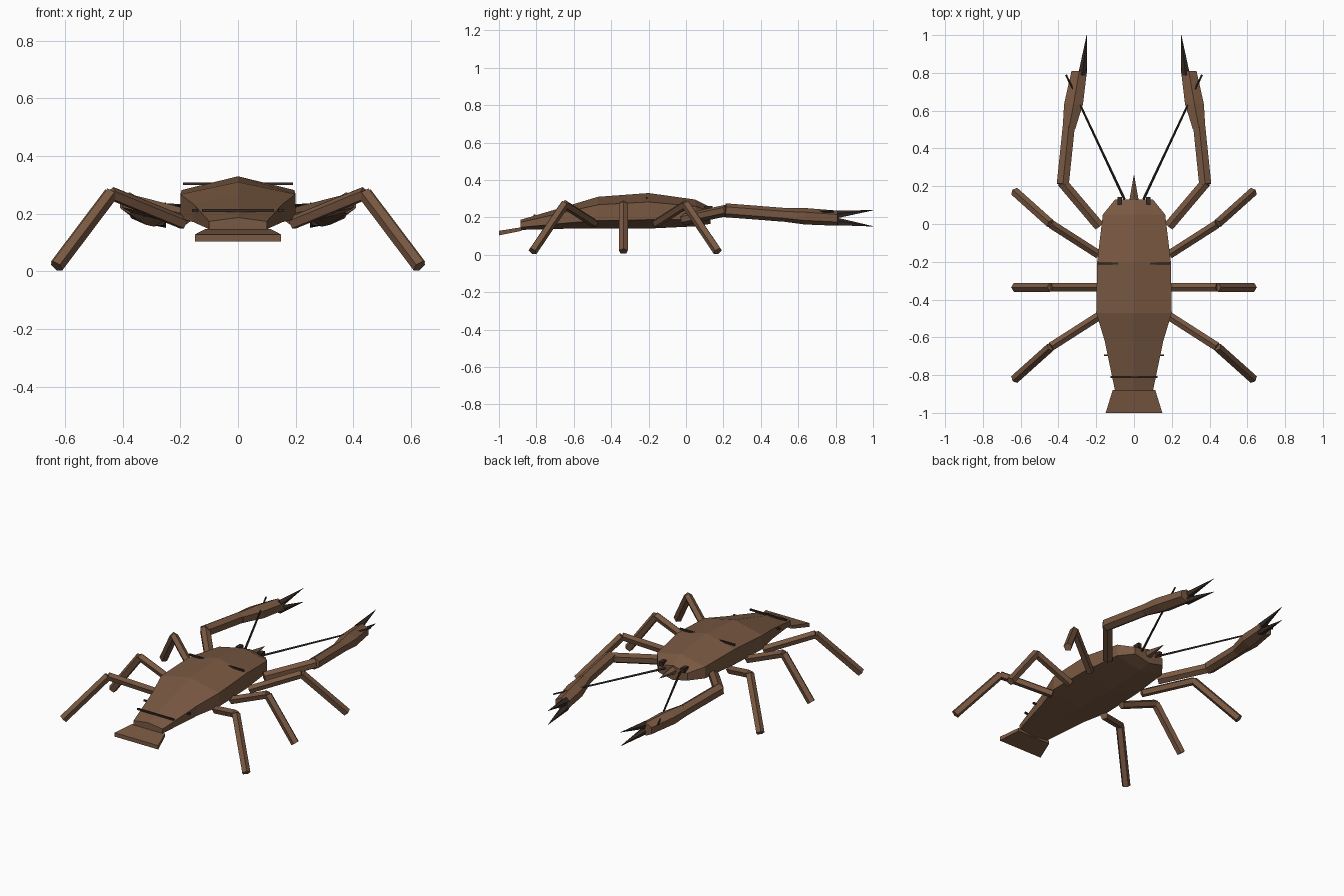
import bpy, bmesh, math
from mathutils import Vector

if "Cube" in bpy.data.objects:
    bpy.data.objects.remove(bpy.data.objects["Cube"])


def material(name, rgb):
    m = bpy.data.materials.new(name)
    m.diffuse_color = (*rgb, 1)
    m.use_nodes = True
    m.node_tree.nodes["Principled BSDF"].inputs["Base Color"].default_value = m.diffuse_color
    return m


BROWN = material("shell_brown", (0.19, 0.098, 0.054))
DARK = material("dark_brown", (0.037, 0.024, 0.018))


def skin(name, rings, mat):
    """Flat-faced solid through a list of equal-length point rings."""
    bm = bmesh.new()
    vs = [[bm.verts.new(p) for p in r] for r in rings]
    n = len(rings[0])
    for a, b in zip(vs, vs[1:]):
        for i in range(n):
            j = (i + 1) % n
            bm.faces.new((a[i], a[j], b[j], b[i]))
    bm.faces.new(vs[0])
    bm.faces.new(vs[-1])
    bmesh.ops.recalc_face_normals(bm, faces=bm.faces)
    me = bpy.data.meshes.new(name)
    bm.to_mesh(me)
    bm.free()
    me.materials.append(mat)
    ob = bpy.data.objects.new(name, me)
    bpy.context.collection.objects.link(ob)
    return ob


def hexagon(x, y, w, top, bottom):
    """Point-up hexagon across the body, half width w."""
    c, h = (top + bottom) / 2, (top - bottom) / 2
    return [(x + w * sx, y, c + h * sz) for sx, sz in
            ((0, 1), (1, .5), (1, -.5), (0, -1), (-1, -.5), (-1, .5))]


def rect(x, y, w, top, bottom):
    return [(x - w, y, bottom), (x + w, y, bottom), (x + w, y, top), (x - w, y, top)]


def rod(name, p, q, r1, r2, n, mat):
    """Tapered prism with n sides from p to q."""
    p, q = Vector(p), Vector(q)
    d = (q - p).normalized()
    side = d.cross(Vector((0, 0, 1))).normalized()
    up = side.cross(d)
    ang = [math.pi / 2 + math.tau * i / n for i in range(n)]
    rings = [[c + (side * math.cos(a) + up * math.sin(a)) * r for a in ang]
             for c, r in ((p, r1), (q, r2))]
    return skin(name, rings, mat)


# Body shell and abdomen
skin("body", [hexagon(0, *s) for s in (
    (0.13, .10, .255, .165), (0.05, .165, .295, .152), (-0.2, .195, .33, .14),
    (-0.47, .20, .31, .14), (-0.62, .155, .265, .14), (-0.885, .10, .187, .133))], BROWN)

# Tail fan and nose spike
skin("tail_fan", [rect(0, -.88, .113, .147, .128), rect(0, -1, .15, .128, .104)], BROWN)
rod("nose_spike", (0, .12, .225), (0, .26, .225), .027, .001, 5, BROWN)

# Dark bands across the back
for i, (y, w, z) in enumerate(((-.21, .19, .304), (-.695, .16, .211), (-.81, .125, .211))):
    skin(f"back_band_{i}", [rect(0, y - .005, w, z + .005, z - .005),
                            rect(0, y + .005, w, z + .005, z - .005)], DARK)

for s, side in ((1, "right"), (-1, "left")):
    # Eyes and antennae
    skin(f"{side}_eye", [rect(s * .075, .10, .012, .262, .235),
                         rect(s * .075, .143, .012, .262, .235)], DARK)
    rod(f"{side}_antenna", (s * .05, .13, .225), (s * .36, .79, .232), .007, .005, 4, DARK)

    # Walking legs
    for part, hy, ky, fy in (("front", -.16, 0, .17), ("middle", -.335, -.335, -.335),
                             ("rear", -.49, -.65, -.82)):
        hip, knee, foot = (s * .19, hy, .168), (s * .44, ky, .27), (s * .63, fy, .018)
        rod(f"{side}_{part}_upper_leg", hip, knee, .024, .024, 5, BROWN)
        rod(f"{side}_{part}_lower_leg", knee, foot, .025, .025, 5, BROWN)

    # Claw arm, palm and two fingers
    rod(f"{side}_claw_upper_arm", (s * .185, -.01, .188), (s * .38, .22, .238), .031, .031, 6, BROWN)
    rod(f"{side}_claw_forearm", (s * .377, .21, .238), (s * .345, .52, .214), .037, .037, 6, BROWN)
    skin(f"{side}_claw_palm", [hexagon(s * x, y, w, t, b) for x, y, w, t, b in (
        (.345, .50, .033, .25, .18), (.32, .635, .05, .25, .162), (.29, .81, .041, .236, .155))], BROWN)
    for part, z0, z1 in (("upper", .212, .238), ("lower", .178, .152)):
        rod(f"{side}_{part}_finger", (s * .273, .79, z0), (s * .25, 1, z1), .024, .001, 5, DARK)
